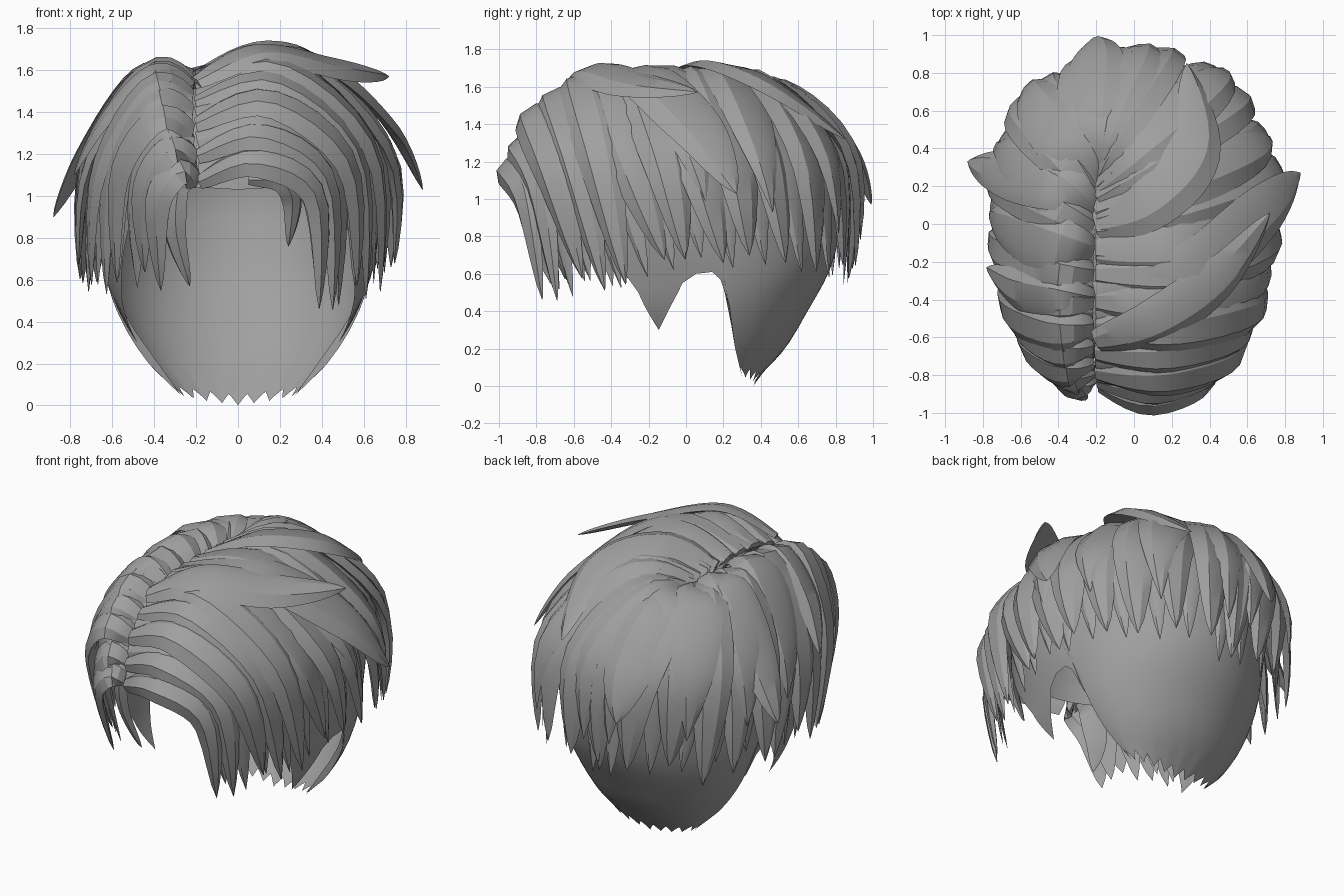
import bpy, bmesh, math, random
from mathutils import Vector

if "Cube" in bpy.data.objects:
    bpy.data.objects.remove(bpy.data.objects["Cube"])

random.seed(4)
grey = bpy.data.materials.new("hair_grey")
grey.diffuse_color = (0.35, 0.35, 0.35, 1)
grey.use_nodes = True
grey.node_tree.nodes["Principled BSDF"].inputs["Base Color"].default_value = grey.diffuse_color


def spline(keys, u):
    """Smooth interpolation through evenly spaced keys, u in 0..1."""
    n = len(keys) - 1
    f = min(max(u, 0), 1) * n
    i = min(int(f), n - 1)
    t = f - i
    a, b, c, d = (keys[min(max(k, 0), n)] for k in (i - 1, i, i + 1, i + 2))
    return [0.5 * (2 * q + (r - p) * t + (2 * p - 5 * q + 4 * r - s) * t * t
                   + (3 * q - p - 3 * r + s) * t ** 3)
            for p, q, r, s in zip(a, b, c, d)]


def finish(bm, name, angle):
    bmesh.ops.recalc_face_normals(bm, faces=bm.faces)
    mesh = bpy.data.meshes.new(name)
    bm.to_mesh(mesh)
    bm.free()
    mesh.materials.append(grey)
    ob = bpy.data.objects.new(name, mesh)
    bpy.context.collection.objects.link(ob)
    bpy.ops.object.select_all(action='DESELECT')
    ob.select_set(True)
    bpy.context.view_layer.objects.active = ob
    bpy.ops.object.shade_smooth_by_angle(angle=math.radians(angle))
    return ob


# Lens-shaped section of a lock: (across, outward)
SECTION = [(-1, 0), (-0.45, 0.8), (0.45, 0.9), (1, -0.1), (0, -0.3)]


def add_lock(bm, pts, width, thick=0.05, tilt=0.2, end=1.0, lift=0.0, steps=14):
    """Sweep the section along a path, tapering it to a pointed tip."""
    rings = []
    for k in range(steps + 1):
        t = k / steps
        p = Vector(spline(pts, t * end))
        tangent = (Vector(spline(pts, t * end + 0.01))
                   - Vector(spline(pts, t * end - 0.01))).normalized()
        n = Vector((p.x / 0.56, p.y / 0.81, max(p.z - 0.8, 0) / 0.7))
        n = (n - tangent * n.dot(tangent)).normalized()
        side = tangent.cross(n)
        across = side * math.cos(tilt) + n * math.sin(tilt)
        out = n * math.cos(tilt) - side * math.sin(tilt)
        if t < 0.5:
            f = 0.45 + 0.55 * math.sin(t * math.pi)
        else:
            f = max(1 - ((t - 0.5) / 0.5) ** 1.9, 0.015)
        p += n * lift * math.sin(math.pi * min(t * 1.2, 1) * 0.5)
        rings.append([bm.verts.new(p + across * a * width * f + out * o * thick * f ** 0.7)
                      for a, o in SECTION])
    m = len(SECTION)
    for r, q in zip(rings, rings[1:]):
        for j in range(m):
            bm.faces.new((r[j], r[(j + 1) % m], q[(j + 1) % m], q[j]))
    bm.faces.new(rings[0])
    bm.faces.new(rings[-1])


# Scalp: (half width, centre y, back depth, front depth) at every 0.2 of height
SCALP = [(.24, .30, .06, 1.2), (.43, .22, .31, 1.2), (.56, .17, .48, 1.1),
         (.63, .12, .64, .95), (.67, .03, .79, .78), (.68, 0, .85, .75),
         (.63, 0, .80, .72), (.48, 0, .62, .60), (.03, 0, .03, .03)]
# Lower hairline by angle from the side: brow, sideburn, ear notch, nape
HAIRLINE = [(-90, 1.03), (-60, 1.05), (-42, .9), (-31, .66), (-23, .5), (-17, .3),
            (-14, .4), (-9, .55), (-4, .6), (2, .61), (5, .57), (7, .45), (8, .05), (90, 0)]


def hairline(deg):
    for (a, za), (b, zb) in zip(HAIRLINE, HAIRLINE[1:]):
        if deg <= b:
            z = za + (zb - za) * (deg - a) / (b - a)
            break
    if deg > 8:  # ragged nape
        z += 0.05 * abs(((90 - deg) / 9 + 1) % 2 - 1)
    return z


bm = bmesh.new()
ROWS = 20
for sign in (1, -1):
    cols = []
    for deg in range(-90, 91):
        th, low, col = math.radians(deg), hairline(deg), []
        for k in range(ROWS + 1):
            z = low + (1.56 - low) * k / ROWS
            rx, cy, back, front = spline(SCALP, z / 1.6)
            depth = back if deg > 0 else front
            col.append(bm.verts.new((sign * rx * math.cos(th), cy + depth * math.sin(th), z)))
        cols.append(col)
    for a, b in zip(cols, cols[1:]):
        for k in range(ROWS):
            bm.faces.new((a[k], b[k], b[k + 1], a[k + 1]))
bmesh.ops.remove_doubles(bm, verts=bm.verts, dist=0.0005)
finish(bm, "scalp_undercut", 50)

# Guide locks from fringe to back of head: root, crest, side, tip
BACK = (-.2, .28, 1.53, -.17, .55, 1.54, -.05, .89, 1.2, 0, .90, .58)
RIGHT = [(-.18, -.86, 1.07, .08, -.95, 1.16, .36, -.85, 1.0, .38, -.73, .50),
         (-.2, -.77, 1.36, .15, -.80, 1.46, .52, -.69, 1.16, .57, -.55, .52),
         (-.2, -.50, 1.54, .20, -.52, 1.62, .63, -.41, 1.22, .68, -.24, .60),
         (-.2, -.20, 1.58, .25, -.18, 1.64, .69, -.02, 1.2, .74, .10, .64),
         (-.2, .05, 1.57, .20, .20, 1.63, .65, .38, 1.2, .69, .48, .64),
         (-.2, .20, 1.55, .05, .45, 1.60, .39, .76, 1.22, .42, .83, .60), BACK]
LEFT = [(-.2, -.80, 1.08, -.29, -.86, 1.11, -.38, -.82, .95, -.36, -.70, .62),
        (-.22, -.72, 1.33, -.38, -.76, 1.38, -.56, -.64, 1.1, -.58, -.52, .57),
        (-.22, -.50, 1.49, -.41, -.52, 1.53, -.65, -.42, 1.12, -.70, -.30, .60),
        (-.22, -.20, 1.53, -.42, -.17, 1.58, -.69, -.05, 1.14, -.75, .05, .64),
        (-.22, .05, 1.54, -.41, .18, 1.57, -.67, .35, 1.18, -.71, .42, .64),
        (-.22, .20, 1.54, -.35, .45, 1.54, -.49, .71, 1.18, -.45, .78, .60), BACK]


def guide(keys, u, ragged=0.0):
    c = spline(keys, u)
    pts = [c[i:i + 3] for i in (0, 3, 6, 9)]
    pts[3][2] += random.uniform(-ragged, ragged)
    pts[3][1] += random.uniform(-ragged, ragged) * 0.5
    return pts


for name, keys, tilt in (("right", RIGHT, 0.2), ("left", LEFT, -0.2)):
    # Main fan of broad locks falling from the parting
    bm = bmesh.new()
    for i in range(14):
        u = i / 13
        width = 0.095 + 0.05 * min(u * 3, 1)
        add_lock(bm, guide(keys, u, 0.07), width * random.uniform(0.92, 1.1), 0.05, tilt,
                 lift=0.012 * (-1) ** i)
    finish(bm, name + "_locks", 25)

    # Thin filler locks underneath
    bm = bmesh.new()
    for i in range(13):
        add_lock(bm, guide(keys, (i + 0.5) / 13, 0.05), 0.1, 0.025, 0, lift=-0.04)
    finish(bm, name + "_under_locks", 25)

    # Shorter overlapping locks on the side and back
    bm = bmesh.new()
    for i in range(4):
        add_lock(bm, guide(keys, 0.53 + 0.43 * i / 3), 0.16, 0.045, tilt * 0.6,
                 end=random.uniform(0.76, 0.88), lift=0.03)
    finish(bm, name + "_upper_locks", 25)

# Loose locks that break the outline: path, half width, tilt
LOOSE = {
    "forelock": ([(-.2, -.62, 1.54), (.1, -.52, 1.67), (.45, -.28, 1.61), (.72, .06, 1.57)], .14, .1),
    "right_side_lock": ([(-.2, -.38, 1.57), (.3, -.25, 1.66), (.69, .07, 1.36), (.88, .27, 1.03)], .17, .1),
    "left_side_lock": ([(-.22, .15, 1.56), (-.45, .2, 1.58), (-.71, .28, 1.22), (-.88, .33, .9)], .14, -.15),
    "left_front_lock": ([(-.22, -.4, 1.51), (-.4, -.39, 1.58), (-.62, -.34, 1.36), (-.78, -.23, 1.1)], .13, -.15),
    "crown_lock": ([(-.2, 0, 1.57), (.08, .12, 1.69), (.32, .42, 1.61), (.28, .85, 1.32)], .17, .15),
    "back_lock": ([(-.2, .3, 1.55), (-.22, .6, 1.53), (-.2, .87, 1.25), (-.2, .99, .97)], .17, 0),
    "inner_left_lock": ([(-.22, -.75, 1.08), (-.29, -.74, 1.02), (-.3, -.7, .82), (-.23, -.64, .57)], .07, 0),
    "inner_right_lock": ([(.05, -.8, 1.08), (.2, -.8, 1.07), (.26, -.75, .97), (.24, -.7, .76)], .06, 0),
}
for name, (path, width, tilt) in LOOSE.items():
    bm = bmesh.new()
    add_lock(bm, path, width, 0.045, tilt, steps=20)
    finish(bm, name, 25)
